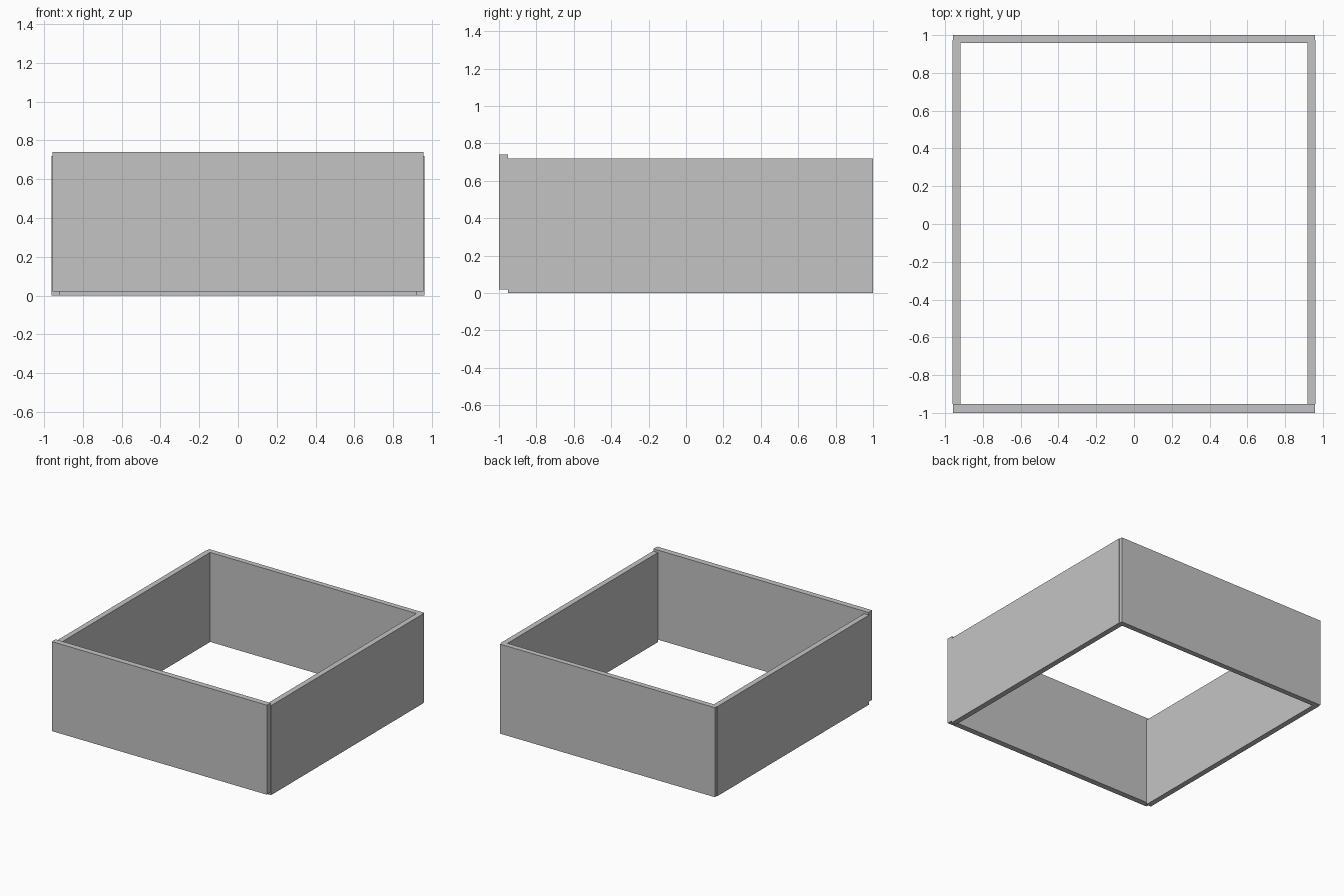
import bpy
import bmesh

cube = bpy.data.objects.get("Cube")
if cube:
    bpy.data.objects.remove(cube, do_unlink=True)

# Single flat grey
grey = bpy.data.materials.new("plain_grey")
grey.use_nodes = True
colour = (0.55, 0.55, 0.55, 1.0)
grey.diffuse_color = colour
bsdf = next(n for n in grey.node_tree.nodes if n.type == 'BSDF_PRINCIPLED')
bsdf.inputs["Base Color"].default_value = colour


def panel(name, outline, z0, z1):
    """Extrude a plan outline (x, y) from z0 up to z1."""
    bm = bmesh.new()
    face = bm.faces.new([bm.verts.new((x, y, z0)) for x, y in outline])
    top = bmesh.ops.extrude_face_region(bm, geom=[face])["geom"]
    verts = [v for v in top if isinstance(v, bmesh.types.BMVert)]
    bmesh.ops.translate(bm, verts=verts, vec=(0, 0, z1 - z0))
    bmesh.ops.recalc_face_normals(bm, faces=bm.faces)
    mesh = bpy.data.meshes.new(name)
    bm.to_mesh(mesh)
    bm.free()
    mesh.materials.append(grey)
    obj = bpy.data.objects.new(name, mesh)
    bpy.context.collection.objects.link(obj)
    return obj


INNER, OUTER, WIDTH = 0.918, 0.962, 0.957   # side faces, front/back half width
WALL_TOP = 0.72
JOINT = 0.975                               # rear end of the side panels

# Side panels
for name, s in (("left_side_panel", 1), ("right_side_panel", -1)):
    panel(name, [(s * INNER, -0.953), (s * OUTER, -0.953),
                 (s * OUTER, JOINT), (s * INNER, JOINT)], 0.0, WALL_TOP)

# Back panel, rabbeted at both ends to take the sides
panel("back_panel", [(-INNER, 0.957), (INNER, 0.957), (INNER, JOINT),
                     (WIDTH, JOINT), (WIDTH, 1.0), (-WIDTH, 1.0),
                     (-WIDTH, JOINT), (-INNER, JOINT)], 0.0, WALL_TOP)

# Front panel, set slightly higher than the other walls
panel("front_panel", [(-WIDTH, -1.0), (WIDTH, -1.0),
                      (WIDTH, -0.953), (-WIDTH, -0.953)], 0.02, 0.74)
